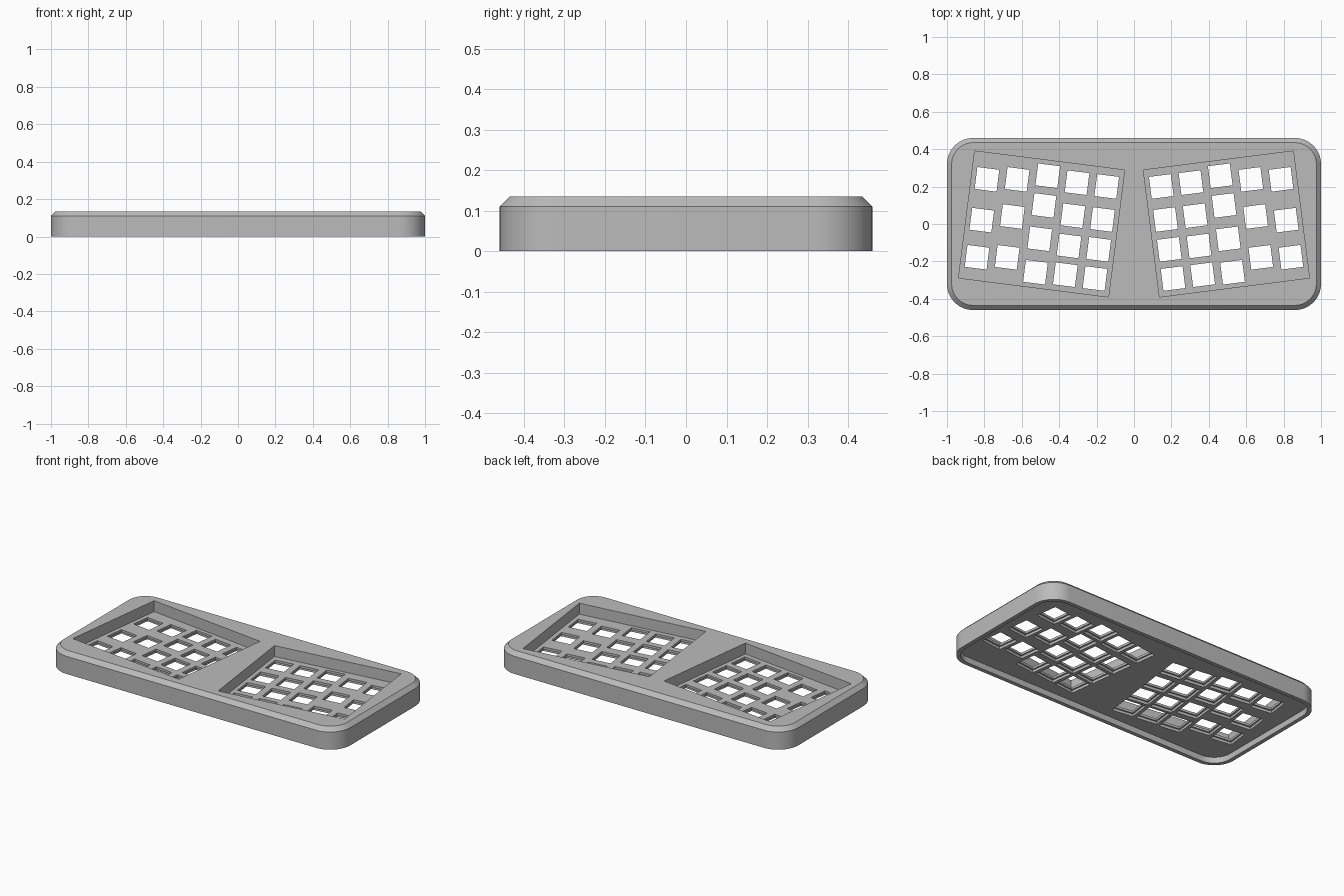
import bpy, bmesh
from math import radians, sin, cos, pi
from mathutils import Matrix, Vector

if "Cube" in bpy.data.objects:
    bpy.data.objects.remove(bpy.data.objects["Cube"], do_unlink=True)

HALF_X, HALF_Y, RADIUS = 1.0, 0.46, 0.14
TOP, CHAMFER, WALL = 0.135, 0.025, 0.025
CEILING, FLOOR = 0.037, 0.067
PITCH, HOLE, CLIP = 0.16, 0.118, 0.138
# key heights for each column, from the outer edge inwards
COLUMNS = [(0.20, -0.02, -0.22), (0.22, 0.02, -0.20),
           (0.26, 0.10, -0.08, -0.26),
           (0.243, 0.065, -0.098, -0.253), (0.243, 0.065, -0.096, -0.253)]

grey = bpy.data.materials.new("plain grey")
grey.use_nodes = True
grey.diffuse_color = (0.5, 0.5, 0.5, 1)
grey.node_tree.nodes["Principled BSDF"].inputs["Base Color"].default_value = (0.5, 0.5, 0.5, 1)


def make_object(name, bm):
    bmesh.ops.recalc_face_normals(bm, faces=bm.faces)
    mesh = bpy.data.meshes.new(name)
    bm.to_mesh(mesh)
    bm.free()
    mesh.materials.append(grey)
    obj = bpy.data.objects.new(name, mesh)
    bpy.context.collection.objects.link(obj)
    return obj


def rounded_slab(name, layers, steps=12):
    """Loft rounded rectangles; each layer is (inset, z)."""
    bm = bmesh.new()
    rings = []
    for inset, z in layers:
        r, ring = RADIUS - inset, []
        for corner, (sx, sy) in enumerate([(1, 1), (-1, 1), (-1, -1), (1, -1)]):
            for i in range(steps + 1):
                a = (corner + i / steps) * pi / 2
                ring.append(bm.verts.new((sx * (HALF_X - RADIUS) + r * cos(a),
                                          sy * (HALF_Y - RADIUS) + r * sin(a), z)))
        rings.append(ring)
    for low, high in zip(rings, rings[1:]):
        for i in range(len(low)):
            j = (i + 1) % len(low)
            bm.faces.new((low[i], low[j], high[j], high[i]))
    bm.faces.new(rings[0])
    bm.faces.new(rings[-1])
    return make_object(name, bm)


def block(bm, side, x, y, width, depth, low, high):
    """Box placed in the tilted frame of one half."""
    frame = Matrix.Translation((side * 0.494, 0, 0)) @ Matrix.Rotation(side * radians(7.25), 4, "Z")
    place = Matrix.Translation((side * x, y, (low + high) / 2))
    size = Matrix.Diagonal(Vector((width, depth, high - low, 1)))
    bmesh.ops.create_cube(bm, size=1, matrix=frame @ place @ size)


def cut(target, cutter):
    cutter.hide_render = True
    mod = target.modifiers.new("cut", "BOOLEAN")
    mod.operation = "DIFFERENCE"
    mod.solver = "EXACT"
    mod.object = cutter
    bpy.ops.object.select_all(action="DESELECT")
    bpy.context.view_layer.objects.active = target
    target.select_set(True)
    bpy.ops.object.modifier_apply(modifier=mod.name)
    bpy.data.objects.remove(cutter, do_unlink=True)


# Outer case with a chamfered top rim
case = rounded_slab("keyboard_case", [(0, 0), (0, TOP - CHAMFER), (CHAMFER, TOP)])

# Hollow underside
cut(case, rounded_slab("underside_cutter", [(WALL, -0.05), (WALL, CEILING)]))

# Tilted pockets, key holes and the wider clip recesses beneath them
pockets, holes, clips = bmesh.new(), bmesh.new(), bmesh.new()
for side in (-1, 1):
    block(pockets, side, 0, 0, 0.808, 0.684, FLOOR, TOP + 0.1)
    for column, heights in enumerate(COLUMNS):
        x = (2 - column) * PITCH
        for y in heights:
            block(holes, side, x, y, HOLE, HOLE, 0.01, 0.1)
            block(clips, side, x, y, CLIP, CLIP, 0.02, 0.053)
for name, bm in (("pocket_cutter", pockets), ("hole_cutter", holes), ("clip_cutter", clips)):
    cut(case, make_object(name, bm))

# Smooth corners, sharp edges
bpy.ops.object.select_all(action="DESELECT")
case.select_set(True)
bpy.context.view_layer.objects.active = case
bpy.ops.object.shade_smooth_by_angle(angle=radians(30))
